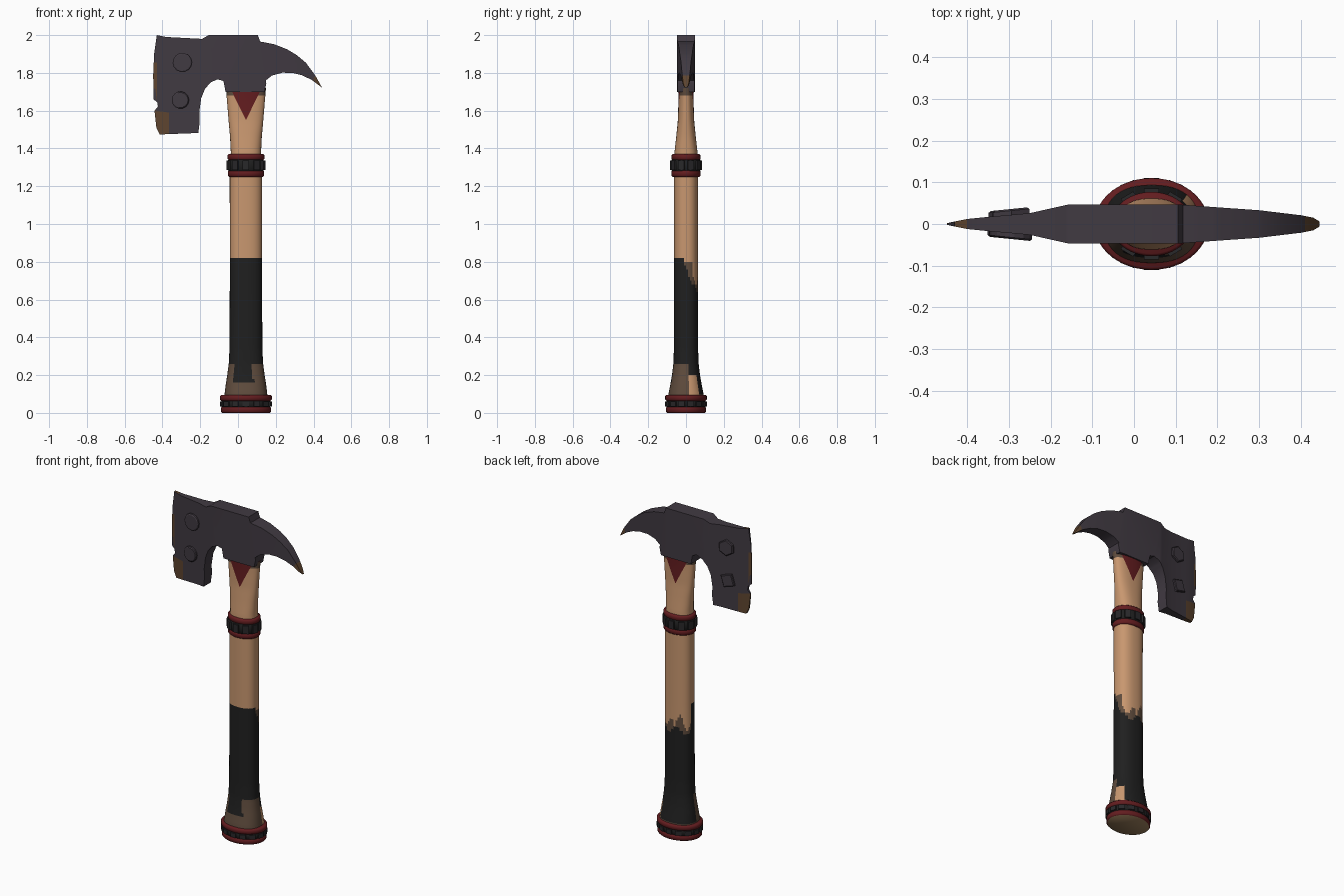
import bpy, bmesh, math
from mathutils import Vector

if "Cube" in bpy.data.objects:
    bpy.data.objects.remove(bpy.data.objects["Cube"])

CX = 0.042  # handle axis


def mat(name, rgb):
    m = bpy.data.materials.new(name)
    m.diffuse_color = (*rgb, 1)
    m.use_nodes = True
    m.node_tree.nodes["Principled BSDF"].inputs["Base Color"].default_value = m.diffuse_color
    return m


WOOD = mat("light wood", (0.58, 0.31, 0.16))
DIRT = mat("worn brown", (0.115, 0.072, 0.047))
BLACK = mat("black grip", (0.014, 0.014, 0.014))
RED = mat("dark red", (0.125, 0.012, 0.014))
STEEL = mat("dark steel", (0.052, 0.042, 0.054))
RUST = mat("rust", (0.11, 0.058, 0.028))
TAN = mat("end grain tan", (0.30, 0.19, 0.095))
PLATE = mat("band plate", (0.022, 0.021, 0.023))


def finish(bm, name, mats, angle=35):
    bmesh.ops.recalc_face_normals(bm, faces=bm.faces[:])
    me = bpy.data.meshes.new(name)
    bm.to_mesh(me)
    bm.free()
    for m in mats:
        me.materials.append(m)
    ob = bpy.data.objects.new(name, me)
    bpy.context.collection.objects.link(ob)
    bpy.ops.object.select_all(action='DESELECT')
    ob.select_set(True)
    bpy.context.view_layer.objects.active = ob
    bpy.ops.object.shade_smooth_by_angle(angle=math.radians(angle))
    return ob


def lerp(table, t):
    for a, b in zip(table, table[1:]):
        if t <= b[0]:
            k = max(0, (t - a[0]) / (b[0] - a[0]))
            return [p + (q - p) * k for p, q in zip(a[1:], b[1:])]
    return list(table[-1][1:])


def tube(rings, seg=48, n=2.0):
    """Stack of (super)elliptic rings (z, half x, half y), capped."""
    bm = bmesh.new()
    loops = []
    for z, hx, hy in rings:
        loop = []
        for i in range(seg):
            a = math.tau * i / seg
            c, s = math.cos(a), math.sin(a)
            loop.append(bm.verts.new((CX + hx * math.copysign(abs(c) ** (2 / n), c),
                                      hy * math.copysign(abs(s) ** (2 / n), s), z)))
        loops.append(loop)
    for a, b in zip(loops, loops[1:]):
        for i in range(seg):
            j = (i + 1) % seg
            bm.faces.new((a[i], a[j], b[j], b[i]))
    bm.faces.new(loops[0])
    bm.faces.new(loops[-1])
    return bm


def cut(bm, co, no, keep=lambda f: True):
    faces = [f for f in bm.faces if keep(f)]
    geom = faces + list({e for f in faces for e in f.edges}) + list({v for f in faces for v in f.verts})
    bmesh.ops.bisect_plane(bm, geom=geom, plane_co=co, plane_no=no, dist=1e-5)


# Handle: flared butt, straight grip, flattened neck
PROFILE = [(0, .122, .098), (.1, .113, .093), (.15, .107, .083), (.2, .099, .074), (.26, .091, .067),
           (.34, .087, .064), (.8, .085, .063), (1.26, .086, .063), (1.38, .08, .061),
           (1.46, .084, .052), (1.55, .092, .043), (1.65, .1, .04), (1.73, .107, .04)]
bm = tube([(z, *lerp(PROFILE, z)) for z in [0.004] + [0.02 * i for i in range(1, 87)]], n=2.4)
SLOPE = .076 / .155
for s in (-1, 1):
    cut(bm, (CX, 0, 1.55), (1, 0, -s * SLOPE), lambda f: 1.53 < f.calc_center_median().z < 1.715)


def handle_colour(c):
    z, dx = c.z, c.x - CX
    a = math.degrees(math.atan2(c.y, dx))
    if z > 1.5:  # painted triangle under the head
        if abs(dx) < (z - 1.55) * SLOPE:
            return 3
        return 1 if z > 1.68 else 0
    back = -5 < a < 172
    top = .66 + .02 * math.sin(a / 14) if back else .82
    worn = top + .05 + .035 * math.sin(a / 9) if back else .82
    if -5 < a < 25:
        top, worn = .77 - .004 * a, .80
    if z > worn:
        return 0
    if z > top:
        return 1
    # worn patches at the flare
    low = .1
    if -138 < a < -62:
        low = .17
    elif a <= -138 or -62 <= a < 5:
        low = .26
    elif 5 <= a < 38:
        return 0 if z < .21 else 2
    return 1 if z < low else 2


for f in bm.faces:
    f.material_index = handle_colour(f.calc_center_median())
finish(bm, "handle", [WOOD, DIRT, BLACK, RED])


# Ring bands: two red lips around a black strap
def lip(name, z0, z1, hx, hy, m, b=.006, cap=None):
    bm = tube([(z0, hx - b, hy - b), (z0 + b, hx, hy), (z1 - b, hx, hy), (z1, hx - b, hy - b)])
    if cap:
        for f in bm.faces:
            if len(f.verts) > 4 and f.calc_center_median().z < z0 + .001:
                f.material_index = 1
    finish(bm, name, [m] + ([cap] if cap else []), 50)


def plates(name, z, h, hx, hy, count):
    """Small blocks spaced round the strap."""
    bm = bmesh.new()
    for i in range(count):
        a = math.tau * (i + .5) / count
        p = Vector((CX + hx * math.cos(a), hy * math.sin(a), z))
        out = Vector((math.cos(a) / hx, math.sin(a) / hy, 0)).normalized()
        side = Vector((-out.y, out.x, 0))
        for v in bmesh.ops.create_cube(bm, size=1)['verts']:
            q = v.co.copy()
            v.co = p + out * q.x * .014 + side * q.y * .035 + Vector((0, 0, q.z * h))
    finish(bm, name, [PLATE])


lip("butt_lip_lower", 0, .033, .132, .107, RED, cap=TAN)
lip("butt_strap", .028, .07, .130, .104, BLACK)
lip("butt_lip_upper", .064, .094, .137, .11, RED)
plates("butt_plates", .048, .026, .129, .103, 14)
lip("neck_lip_lower", 1.25, 1.284, .096, .077, RED)
lip("neck_strap", 1.278, 1.344, .094, .077, BLACK)
lip("neck_lip_upper", 1.338, 1.37, .097, .077, RED)
plates("neck_plates", 1.311, .05, .094, .078, 10)

# Axe head: side outline given thickness that tapers to blade and spike
OUTLINE = [(-.43, 2), (-.38, 1.99), (-.19, 1.98), (-.155, 2), (.105, 2), (.117, 1.966), (.19, 1.952),
           (.26, 1.925), (.31, 1.895), (.36, 1.853), (.41, 1.785), (.445, 1.722), (.39, 1.763),
           (.34, 1.787), (.29, 1.8), (.235, 1.801), (.18, 1.786), (.147, 1.76), (.15, 1.745),
           (.14, 1.70), (-.066, 1.70), (-.077, 1.757), (-.108, 1.766), (-.145, 1.75), (-.175, 1.715),
           (-.195, 1.665), (-.205, 1.595), (-.203, 1.54), (-.21, 1.482), (-.415, 1.474), (-.432, 1.51),
           (-.442, 1.6), (-.424, 1.622), (-.428, 1.645), (-.447, 1.66), (-.449, 1.79), (-.444, 1.9)]
THICK = [(-.449, .002), (-.4, .012), (-.34, .018), (-.25, .026), (-.165, .045), (-.155, .047),
         (.105, .047), (.2, .04), (.3, .033), (.4, .021), (.43, .015), (.445, .006)]
bm = bmesh.new()
face = bm.faces.new([bm.verts.new((x, -1, z)) for x, z in OUTLINE])
ext = bmesh.ops.extrude_face_region(bm, geom=[face], use_keep_orig=True)
for g in ext['geom']:
    if isinstance(g, bmesh.types.BMVert):
        g.co.y = 1
bmesh.ops.triangulate(bm, faces=[f for f in bm.faces if len(f.verts) > 4])
for t in THICK[1:-1] + [(-.43,), (-.365,)]:
    cut(bm, (t[0], 0, 0), (1, 0, 0))
for z in (1.535, 1.65, 1.79, 1.975):
    cut(bm, (0, 0, z), (0.15, 0, 1), lambda f: f.calc_center_median().x < -.34)
for v in bm.verts:
    v.co.y = math.copysign(lerp(THICK, v.co.x)[0], v.co.y)
for f in bm.faces:
    c = f.calc_center_median()
    edge = c.x < -.43 and 1.68 < c.z < 1.85
    corner = c.x < -.365 and c.z < 1.58
    tip = c.x < -.4 and c.z > 1.985
    f.material_index = int(edge or corner or tip or c.x > .41)
finish(bm, "axe_head", [STEEL, RUST], 30)

# Bolts: round heads in front, hexagonal and square nuts behind
for name, x, z, r, side, n in (("bolt_upper", -.295, 1.855, .051, -1, 14), ("bolt_lower", -.305, 1.656, .046, -1, 14),
                               ("nut_upper", -.295, 1.855, .05, 1, 6), ("nut_lower", -.305, 1.656, .05, 1, 4)):
    bm = bmesh.new()
    for y, k in ((0, 1), (.011, 1), (.015, .88)):
        ring = [bm.verts.new((x + r * k * math.cos(math.tau * i / n + .5),
                              0, z + r * k * math.sin(math.tau * i / n + .5))) for i in range(n)]
        for v in ring:  # follow the slope of the blade cheek
            v.co.y = side * (.021 + y + .1 * (v.co.x + .295))
        if y:
            for i in range(n):
                j = (i + 1) % n
                bm.faces.new((last[i], last[j], ring[j], ring[i]))
        last = ring
    bm.faces.new(last)
    finish(bm, name, [STEEL], 25)
